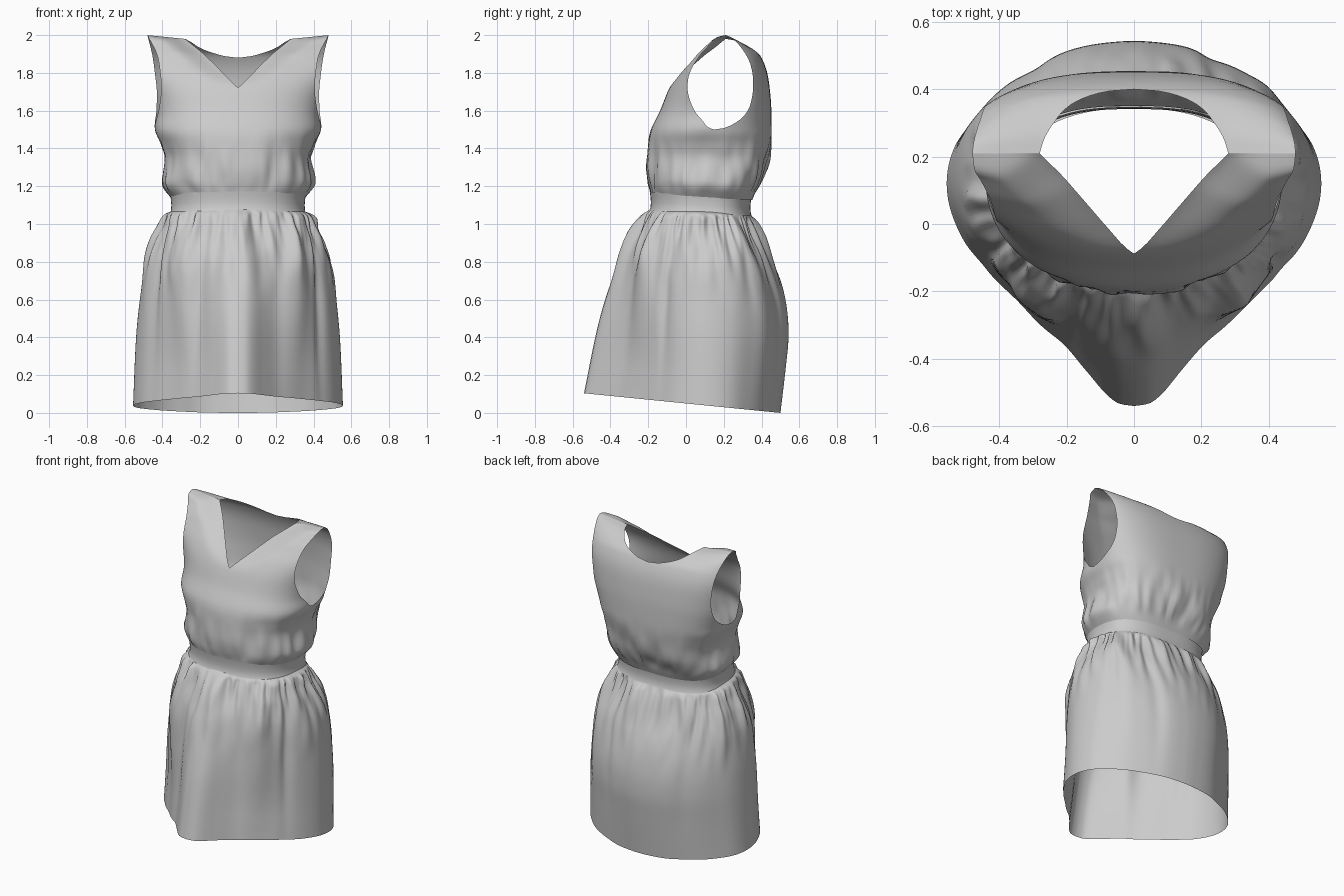
import bpy, bmesh, math
from mathutils import Vector, noise

if "Cube" in bpy.data.objects:
    bpy.data.objects.remove(bpy.data.objects["Cube"])


def curve(pts, u):
    """Smooth curve through (u, value) pairs."""
    if u <= pts[0][0]:
        return pts[0][1]
    if u >= pts[-1][0]:
        return pts[-1][1]
    n = len(pts)
    i = max(k for k in range(n - 1) if pts[k][0] <= u)

    def slope(k):
        a, b = pts[max(k - 1, 0)], pts[min(k + 1, n - 1)]
        return (b[1] - a[1]) / (b[0] - a[0])
    h = pts[i + 1][0] - pts[i][0]
    t = (u - pts[i][0]) / h
    return ((2*t**3 - 3*t*t + 1) * pts[i][1] + (t**3 - 2*t*t + t) * h * slope(i)
            + (3*t*t - 2*t**3) * pts[i + 1][1] + (t**3 - t*t) * h * slope(i + 1))


def ramp(v, lo, hi):
    """Smooth 0..1 step (works in either direction)."""
    t = max(0, min(1, (v - lo) / (hi - lo)))
    return t * t * (3 - 2 * t)


def add_grid(bm, rows, closed=False):
    vs = [[bm.verts.new(p) for p in row] for row in rows]
    n = len(rows[0])
    for a, b in zip(vs, vs[1:]):
        for j in range(n if closed else n - 1):
            k = (j + 1) % n
            bm.faces.new((a[j], a[k], b[k], b[j]))


def finish(bm, name):
    bmesh.ops.recalc_face_normals(bm, faces=bm.faces)
    me = bpy.data.meshes.new(name)
    bm.to_mesh(me)
    bm.free()
    me.shade_smooth()
    ob = bpy.data.objects.new(name, me)
    bpy.context.collection.objects.link(ob)
    return ob


def spow(v, p):
    return math.copysign(abs(v) ** p, v)


def oval(th, w, yf, yb, ys=0.11, pf=0.85, pb=0.75):
    """Garment cross-section; th = 0 at the front centre."""
    c = math.cos(th)
    p = pf if c > 0 else pb
    depth = (ys - yf) if c > 0 else (yb - ys)
    return w * spow(math.sin(th), p), ys - depth * spow(c, p)


def tilt(y):
    return -0.055 * (y - 0.1)


# ---- bodice: front and back panels, cut by armholes and neckline ----
FRONT = dict(
    p=0.85, neck=1.72,
    mid=[(1.14, -.185), (1.2, -.195), (1.3, -.203), (1.42, -.20), (1.5, -.185), (1.6, -.137),
         (1.72, -.088), (1.8, -.037), (1.86, .015), (1.92, .06), (1.97, .105), (1.99, .145), (2, .21)],
    arm=[(1.5, .15), (1.51, .12), (1.55, .085), (1.6, .045), (1.7, .01), (1.8, .02),
         (1.9, .08), (1.96, .135), (1.99, .165), (2, .21)],
    side=[(1.14, .355), (1.18, .385), (1.22, .40), (1.35, .385), (1.42, .405), (1.5, .44),
          (1.6, .42), (1.7, .407), (1.8, .412), (1.9, .43), (2, .48)],
    hole=[(1.72, 0), (1.97, .25), (2, .28)],
    neck_y=[(1.72, -.088), (1.79, -.02), (1.86, .06), (1.93, .14), (1.97, .18), (2, .21)])
BACK = dict(
    p=0.72, neck=1.88, neck_y=None,
    mid=[(1.14, .35), (1.2, .375), (1.3, .42), (1.45, .45), (1.6, .452), (1.7, .445),
         (1.8, .43), (1.88, .40), (1.93, .36), (1.97, .305), (1.99, .26), (2, .21)],
    arm=[(1.5, .15), (1.51, .21), (1.56, .295), (1.63, .34), (1.75, .355), (1.85, .34),
         (1.93, .295), (1.97, .26), (1.99, .235), (2, .21)],
    side=[(1.14, .355), (1.18, .385), (1.22, .40), (1.35, .385), (1.42, .405), (1.5, .44),
          (1.6, .432), (1.7, .43), (1.8, .44), (1.9, .455), (2, .48)],
    hole=[(1.88, 0), (1.886, .06), (1.91, .14), (1.94, .20), (1.98, .25), (2, .28)])


def panel_row(P, z, sgn, n=30):
    ym, xe, p = curve(P['mid'], z), curve(P['side'], z), P['p']
    up = max(0, z - 1.5) * 2
    ys = 0.11 + 0.04 * min(1, (z - 1.14) / .36) + 0.06 * up
    ye = curve(P['arm'], z) if z > 1.5 else ys
    xi = curve(P['hole'], z) if z > P['neck'] else 0
    span = ys - ym
    ratio = (ys - ye) / span if abs(span) > 1e-3 else 0.8
    c_out = max(0, min(.8, ratio))
    a_out = math.acos(c_out ** (1 / p))
    row = []
    for i in range(n + 1):
        s = math.sin(i / n * math.pi / 2)
        x = xi + (xe - xi) * s
        a = math.asin(min(1, (x / xe) ** (1 / p) * math.sin(a_out)))
        y = ym + (ye - ym) * (1 - max(0, math.cos(a)) ** p) / (1 - c_out)
        if P['neck_y'] and z > P['neck']:
            # the neckline edge falls back towards the shoulder in a straight line
            y += (curve(P['neck_y'], z) - y) * ramp(x - xi, .15, 0) * ramp(z, 1.7, 1.8)
        low = max(0, min(1, (1.5 - z) / .3))
        drop = .02 * max(0, min(1, 1 - (x - .28) / .2)) * max(0, (z - 1.9) / .1)
        row.append((sgn * x, y, z + tilt(y) * low - drop))
    return row


bm = bmesh.new()
for P in (FRONT, BACK):
    zn = P['neck']
    zs = [1.14 + .36 * i / 20 for i in range(20)]
    zs += [1.5 + (zn - 1.5) * (i / 16) ** 1.4 for i in range(16)]
    zs += [zn + (2 - zn) * math.sin(i / 22 * math.pi / 2) for i in range(23)]
    for sgn in (1, -1):
        add_grid(bm, [panel_row(P, z, sgn) for z in zs])
bmesh.ops.remove_doubles(bm, verts=bm.verts, dist=0.0008)
bmesh.ops.recalc_face_normals(bm, faces=bm.faces)
bm.normal_update()
# soft gathers above the waist
shift = []
for v in bm.verts:
    x, y, z = v.co
    th = math.atan2(x, .11 - y)
    c, s = math.cos(th), math.sin(th)
    d = noise.noise(Vector((s * 4.5, c * 4.5, z * 5))) * .022
    d += noise.noise(Vector((s * 9, c * 9, z * 5))) * .012
    shift.append((v, v.normal * d * ramp(z, 1.15, 1.22) * ramp(z, 1.54, 1.26)))
for v, d in shift:
    v.co += d
finish(bm, "bodice")

# ---- waistband ----
N = 240
angles = [2 * math.pi * i / N for i in range(N)]
bm = bmesh.new()
rows = []
for z, g in ((1.055, .006), (1.07, 0), (1.10, -.002), (1.13, 0), (1.155, .004)):
    ring = []
    for th in angles:
        x, y = oval(th, .355 + g, -.188 - g, .343 + g)
        ring.append((x, y, z + tilt(y)))
    rows.append(ring)
add_grid(bm, rows, True)
finish(bm, "waistband")

# ---- skirt: gathered top opening to a pointed-front hem ----
HEM = [(0, .64), (5, .63), (14, .56), (22, .515), (30, .492), (45, .475), (60, .495), (75, .53), (90, .555),
       (105, .55), (119, .515), (140, .467), (155, .45), (170, .437), (180, .435)]
WIDTH = [(0, .357), (.012, .385), (.035, .402), (.08, .42), (.15, .455), (.27, .492),
         (.45, .52), (.65, .54), (1, .556)]
FRONT_Y = [(0, -.188), (.03, -.22), (.13, -.285), (.27, -.355), (.45, -.415), (.65, -.47), (1, -.54)]
BACK_Y = [(0, .343), (.03, .36), (.13, .41), (.27, .475), (.45, .53), (.6, .543), (.75, .53), (1, .50)]
# long folds: angle in degrees, depth, angular width
FOLDS = [(-24, -.022, 6), (-38, .022, 9), (15, -.010, 6), (24, -.020, 8), (42, .022, 9),
         (62, -.024, 4), (-65, -.020, 5), (150, -.016, 6), (128, .012, 7), (-140, -.012, 7)]


def skirt_point(th, t):
    w, yf, yb = curve(WIDTH, t), curve(FRONT_Y, t), curve(BACK_Y, t)
    x0, y0 = oval(th, w, yf, yb, .11, .95, .85)
    deg = abs(math.degrees(math.atan2(math.sin(th), math.cos(th))))
    r = curve(HEM, deg)
    hx, hy = r * math.sin(th), -r * math.cos(th)
    hx *= w / .556
    hy *= (.1 - yf) / .64 if hy < 0 else (yb - .1) / .435
    k = ramp(t, -.1, .85)
    x, y = x0 + (hx - x0) * k, y0 + (hy + .1 - y0) * k
    # fine gathers under the band, long folds below
    sx, cx = math.sin(th), math.cos(th)
    top = ramp(t, 0, .04)
    d = .034 * noise.noise(Vector((sx * 7, cx * 7, t * 4))) * top * ramp(t, .55, .05)
    d += .022 * noise.noise(Vector((sx * 14, cx * 14, t * 4))) * top * ramp(t, .35, .02)
    env = ramp(t, 0, .15) * (1 - .85 * ramp(t, .3, 1))
    sd = math.degrees(math.atan2(sx, cx))
    d += env * sum(a * math.exp(-((sd - c) / s) ** 2) for c, a, s in FOLDS)
    x += sx * d
    y -= cx * d
    ztop = 1.065 + tilt(y0)
    zhem = .05 - .1 * y
    return x, y, ztop + (zhem - ztop) * t


bm = bmesh.new()
M = 56
add_grid(bm, [[skirt_point(th, (i / M) ** 1.5) for th in angles] for i in range(M + 1)], True)
finish(bm, "skirt")
